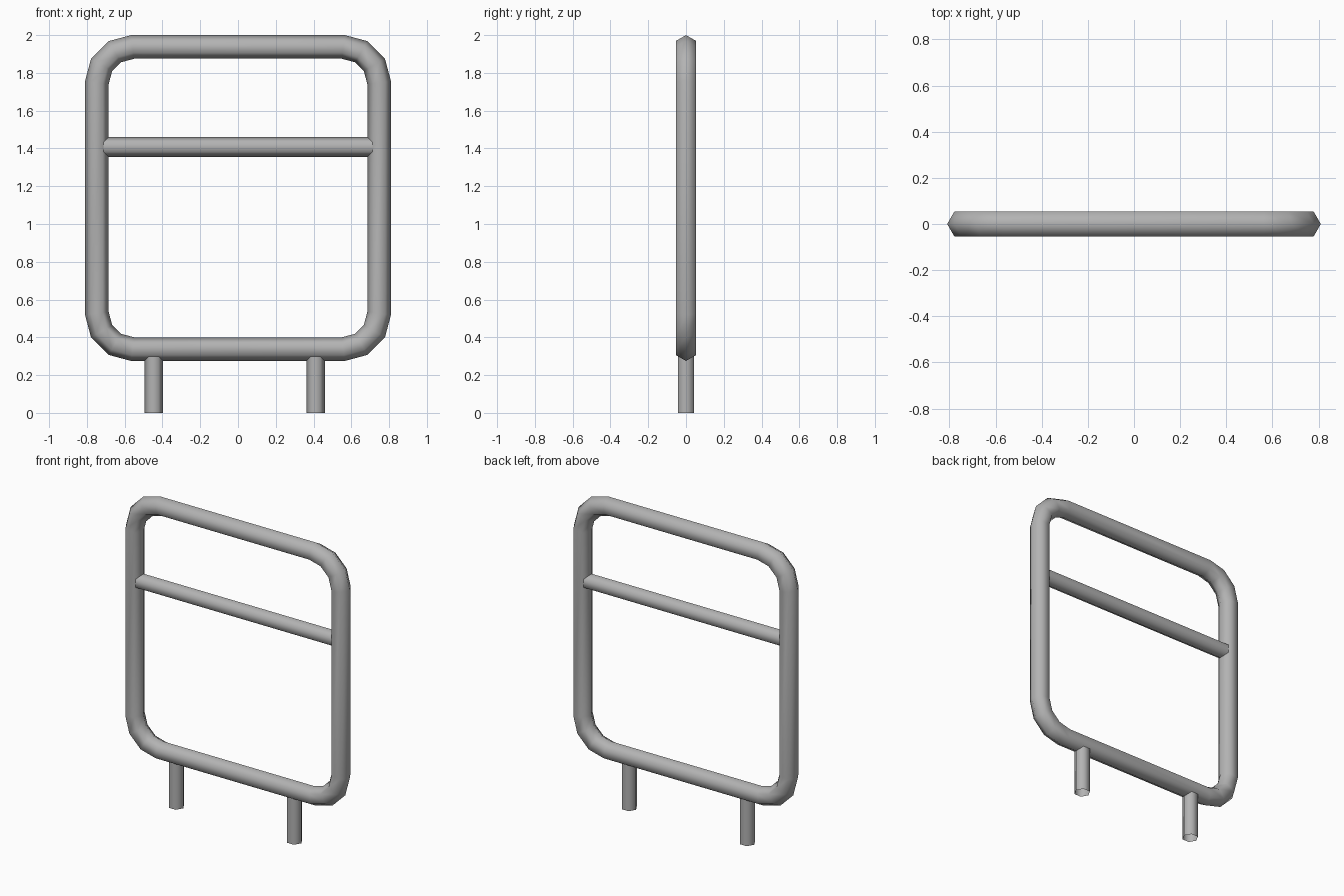
import bpy, bmesh
from math import cos, sin, radians
from mathutils import Vector

if "Cube" in bpy.data.objects:
    bpy.data.objects.remove(bpy.data.objects["Cube"], do_unlink=True)

SIDES = 6
Y = Vector((0, 1, 0))

metal = bpy.data.materials.new("grey_metal")
metal.use_nodes = True
GREY = (0.45, 0.45, 0.45, 1)
metal.diffuse_color = GREY
metal.node_tree.nodes["Principled BSDF"].inputs["Base Color"].default_value = GREY


def tube(name, path, radius, closed=False):
    """Sweep a hexagon along an XZ path with mitred joints."""
    pts = [Vector((x, 0, z)) for x, z in path]
    n = len(pts)
    bm = bmesh.new()
    rings = []
    for i, p in enumerate(pts):
        before = (p - pts[i - 1]).normalized() if closed or i > 0 else None
        after = (pts[(i + 1) % n] - p).normalized() if closed or i < n - 1 else None
        t_in, t_out = before or after, after or before
        tangent = (t_in + t_out).normalized()
        across = Y.cross(tangent) / tangent.dot(t_in)
        rings.append([bm.verts.new(p + radius * (cos(a) * across + sin(a) * Y))
                      for a in (radians(360 * k / SIDES) for k in range(SIDES))])
    for i in range(n if closed else n - 1):
        r, s = rings[i], rings[(i + 1) % n]
        for k in range(SIDES):
            j = (k + 1) % SIDES
            bm.faces.new((r[k], r[j], s[j], s[k])).smooth = True
    mesh = bpy.data.meshes.new(name)
    bm.to_mesh(mesh)
    bm.free()
    mesh.materials.append(metal)
    obj = bpy.data.objects.new(name, mesh)
    bpy.context.collection.objects.link(obj)
    return obj


# Rounded rectangular frame: each corner is an arc of three segments
HALF_W, BOTTOM, TOP, BEND = 0.7475, 0.3375, 1.9375, 0.19
corners = [(1, TOP - BEND, 0), (-1, TOP - BEND, 90),
           (-1, BOTTOM + BEND, 180), (1, BOTTOM + BEND, 270)]
loop = [(side * (HALF_W - BEND) + BEND * cos(radians(start + step)),
         z + BEND * sin(radians(start + step)))
        for side, z, start in corners for step in (0, 30, 60, 90)]
tube("frame", loop, 0.0625, closed=True)

# Crossbar running between the frame's sides
tube("crossbar", [(-HALF_W, 1.408), (HALF_W, 1.408)], 0.053)

# Short open-ended legs
for name, x in (("right_leg", -0.446), ("left_leg", 0.411)):
    tube(name, [(x, 0), (x, BOTTOM)], 0.049)
